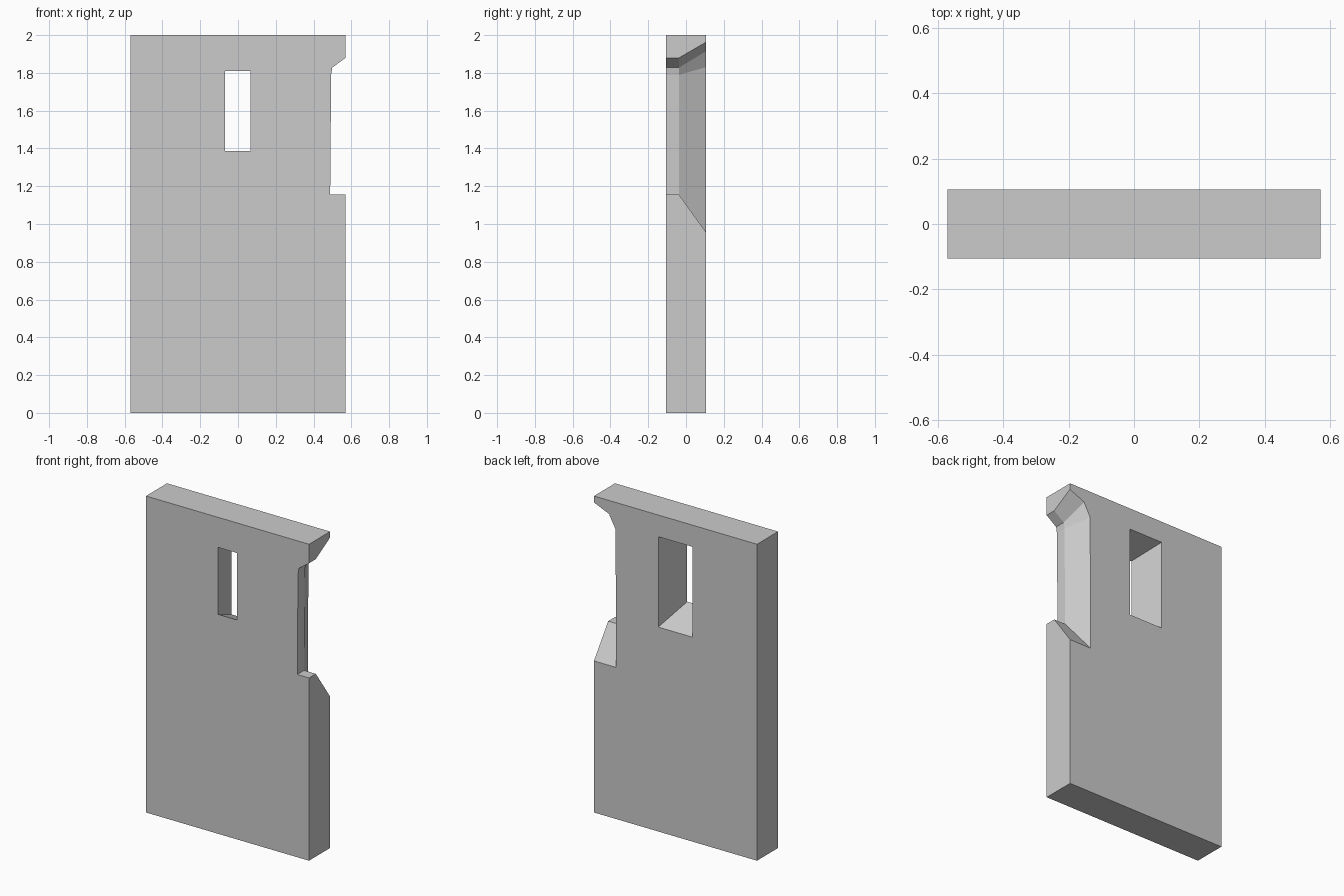
import bpy, bmesh

if "Cube" in bpy.data.objects:
    bpy.data.objects.remove(bpy.data.objects["Cube"])

W, D, H = 0.57, 0.105, 2.0


def loft(name, rings):
    """Closed solid through rings of (y, [(x, z), ...])."""
    bm = bmesh.new()
    loops = [[bm.verts.new((x, y, z)) for x, z in pts] for y, pts in rings]
    n = len(loops[0])
    for a, b in zip(loops, loops[1:]):
        for i in range(n):
            j = (i + 1) % n
            bm.faces.new((a[i], a[j], b[j], b[i]))
    bm.faces.new(loops[0][::-1])
    bm.faces.new(loops[-1])
    bmesh.ops.recalc_face_normals(bm, faces=bm.faces)
    mesh = bpy.data.meshes.new(name)
    bm.to_mesh(mesh)
    bm.free()
    ob = bpy.data.objects.new(name, mesh)
    bpy.context.collection.objects.link(ob)
    return ob


def blend(a, b, t):
    return [(p[0] + (q[0] - p[0]) * t, p[1] + (q[1] - p[1]) * t) for p, q in zip(a, b)]


def rect(x0, x1, z0, z1):
    return [(x0, z0), (x1, z0), (x1, z1), (x0, z1)]


def cut(target, cutter):
    cutter.hide_render = True
    mod = target.modifiers.new("cut", 'BOOLEAN')
    mod.operation = 'DIFFERENCE'
    mod.solver = 'EXACT'
    mod.object = cutter
    bpy.context.view_layer.objects.active = target
    bpy.ops.object.modifier_apply(modifier=mod.name)
    bpy.data.objects.remove(cutter)


# Wall slab
slab = rect(-W, W, 0, H)
wall = loft("wall_panel", [(-D, slab), (D, slab)])

# Central slit, splayed wider towards the back (overshoots both faces)
front = rect(-0.068, 0.065, 1.387, 1.81)
back = rect(-0.12, 0.12, 1.292, 1.863)
cut(wall, loft("slit_cutter", [(-1.2 * D, blend(front, back, -0.1)),
                               (1.2 * D, blend(front, back, 1.1))]))

# Half arched opening on the right edge: straight reveal, then splay
MID = -0.037
near = [(0.7, 1.155), (0.488, 1.155), (0.493, 1.79), (0.499, 1.828), (W, 1.88), (0.7, 1.88)]
far = [(0.7, 0.958), (0.415, 0.958), (0.419, 1.83), (0.463, 1.914), (W, 1.962), (0.7, 1.962)]
over = (1.2 * D - MID) / (D - MID)
cut(wall, loft("edge_opening_cutter", [(-0.2, near), (MID, near),
                                       (1.2 * D, blend(near, far, over))]))
